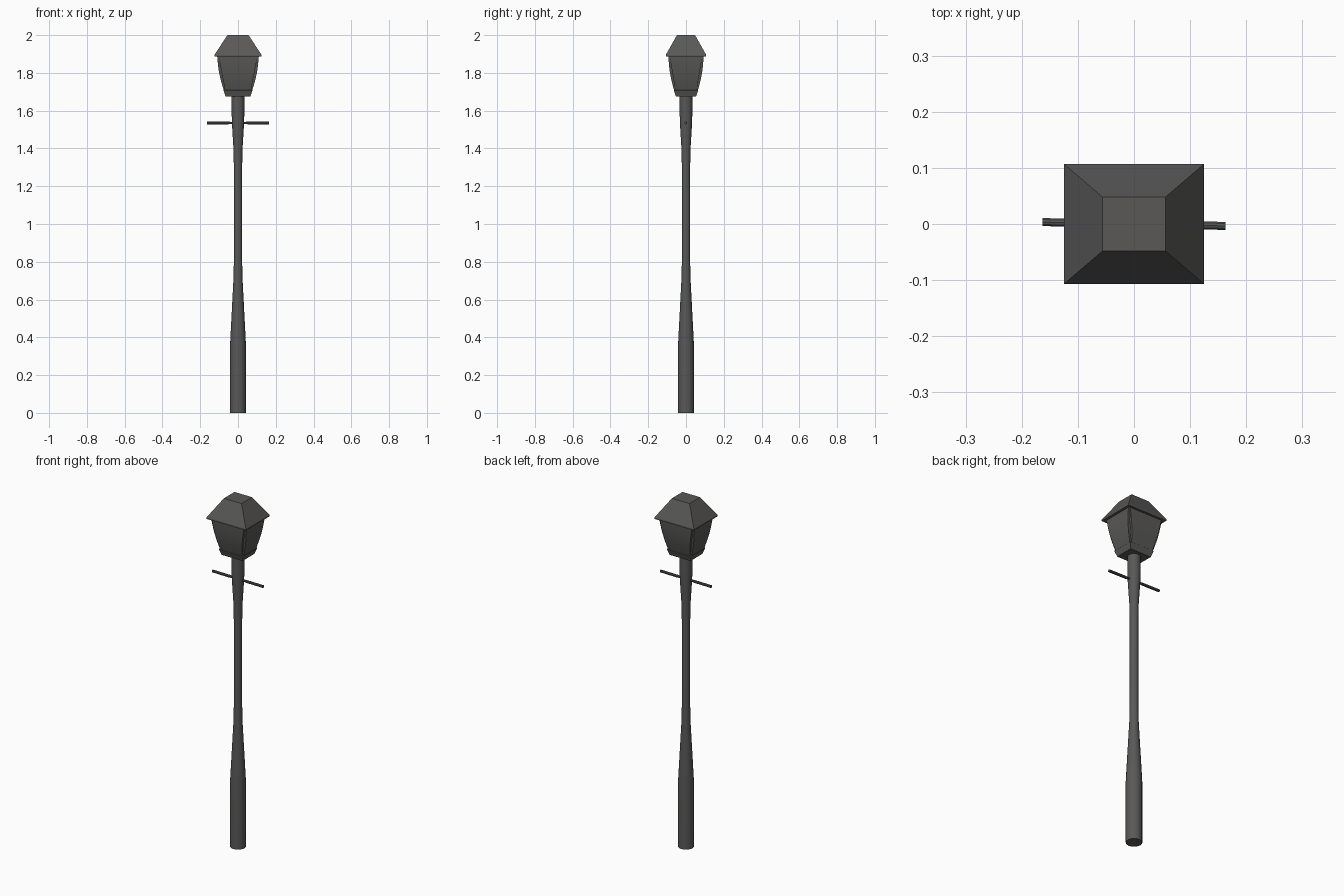
import bpy, bmesh, math
from mathutils import Matrix

if "Cube" in bpy.data.objects:
    bpy.data.objects.remove(bpy.data.objects["Cube"])

iron = bpy.data.materials.new("dark_iron")
iron.diffuse_color = (0.1, 0.098, 0.096, 1)
iron.use_nodes = True
iron.node_tree.nodes["Principled BSDF"].inputs["Base Color"].default_value = iron.diffuse_color


def finish(name, bm, smooth=False):
    bmesh.ops.recalc_face_normals(bm, faces=bm.faces)
    mesh = bpy.data.meshes.new(name)
    bm.to_mesh(mesh)
    bm.free()
    mesh.materials.append(iron)
    ob = bpy.data.objects.new(name, mesh)
    bpy.context.collection.objects.link(ob)
    if smooth:
        bpy.ops.object.select_all(action='DESELECT')
        bpy.context.view_layer.objects.active = ob
        ob.select_set(True)
        bpy.ops.object.shade_smooth_by_angle(angle=math.radians(35))
    return ob


def loft(name, rings, smooth=False):
    """Skin a list of equal-length point rings and cap both ends."""
    bm = bmesh.new()
    loops = [[bm.verts.new(p) for p in ring] for ring in rings]
    n = len(loops[0])
    for a, b in zip(loops, loops[1:]):
        for i in range(n):
            j = (i + 1) % n
            bm.faces.new((a[i], a[j], b[j], b[i]))
    bm.faces.new(loops[0][::-1])
    bm.faces.new(loops[-1])
    return finish(name, bm, smooth)


def circle(r, z, n):
    return [(r * math.cos(2 * math.pi * i / n), r * math.sin(2 * math.pi * i / n), z)
            for i in range(n)]


def rect(hx, hy, z):
    return [(-hx, -hy, z), (hx, -hy, z), (hx, hy, z), (-hx, hy, z)]


# Post, turned from a radius / height profile
post = [(0.042, 0), (0.042, 0.36), (0.037, 0.46), (0.024, 0.71), (0.022, 0.8),
        (0.022, 1.3), (0.024, 1.4), (0.032, 1.53), (0.034, 1.6), (0.034, 1.69)]
loft("post", [circle(r, z, 20) for r, z in post], True)

# Ladder bar, a touch thinner where it enters the post
bar = [(0.0075, -0.163), (0.0075, -0.055), (0.0055, -0.035),
       (0.0055, 0.035), (0.0075, 0.055), (0.0075, 0.163)]
ob = loft("ladder_bar", [circle(r, z, 10) for r, z in bar], True)
ob.data.transform(Matrix.Translation((0, 0, 1.535)) @ Matrix.Rotation(math.radians(-1.2), 4, 'Z')
                  @ Matrix.Rotation(math.radians(90), 4, 'Y'))

# Lantern base, core and roof
loft("lantern_base", [rect(0.066, 0.053, 1.675), rect(0.077, 0.064, 1.708),
                      rect(0.072, 0.059, 1.715)])
Z0, Z1 = 1.70, 1.887
B, T = (0.068, 0.056), (0.105, 0.088)
loft("lantern_core", [rect(*B, Z0), rect(*T, Z1)])
loft("lantern_roof", [rect(0.125, 0.107, 1.886), rect(0.125, 0.107, 1.895),
                      rect(0.056, 0.048, 2.0)])

# Four bowed panes standing slightly proud of the core
STEPS = 6
for k, side in enumerate(("front", "right", "back", "left")):
    out, wide = (1, 0) if k % 2 == 0 else (0, 1)
    rings = []
    for i in range(STEPS + 1):
        t = i / STEPS
        z = Z0 + (Z1 - Z0) * t
        depth = B[out] + (T[out] - B[out]) * t
        half = (B[wide] + (T[wide] - B[wide]) * t) * 0.985
        proud = depth + 0.005 + 0.007 * math.sin(math.pi * t)
        rings.append([(-half, -proud, z), (half, -proud, z),
                      (half, -depth + 0.006, z), (-half, -depth + 0.006, z)])
    pane = loft("lantern_pane_" + side, rings, True)
    pane.data.transform(Matrix.Rotation(k * math.pi / 2, 4, 'Z'))
